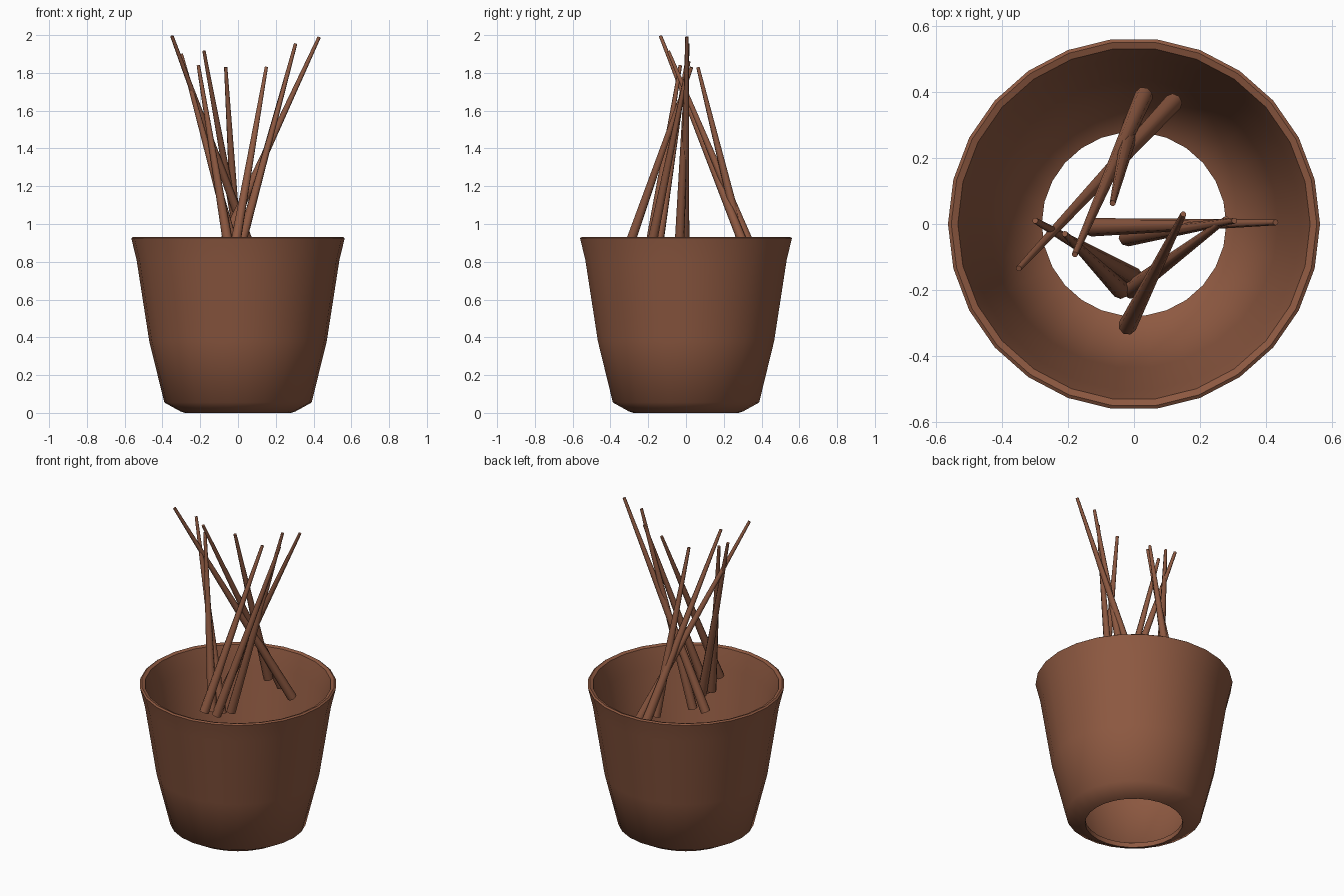
import bpy
import math
from mathutils import Vector

cube = bpy.data.objects.get("Cube")
if cube:
    bpy.data.objects.remove(cube, do_unlink=True)

# Single terracotta colour
clay = bpy.data.materials.new("terracotta_brown")
clay.use_nodes = True
colour = (0.27, 0.10, 0.053, 1)
clay.diffuse_color = colour
clay.node_tree.nodes["Principled BSDF"].inputs["Base Color"].default_value = colour


def finish(obj, angle):
    obj.data.materials.append(clay)
    bpy.ops.object.select_all(action="DESELECT")
    obj.select_set(True)
    bpy.context.view_layer.objects.active = obj
    bpy.ops.object.shade_smooth_by_angle(angle=math.radians(angle))


def lathe(name, profile, sides):
    """Revolve a closed (radius, height) loop around z."""
    n = len(profile)
    verts = []
    for i in range(sides):
        a = math.tau * i / sides
        verts += [(r * math.cos(a), r * math.sin(a), z) for r, z in profile]
    faces = []
    for i in range(sides):
        j = (i + 1) % sides
        for k in range(n):
            m = (k + 1) % n
            faces.append((i * n + k, j * n + k, j * n + m, i * n + m))
    mesh = bpy.data.meshes.new(name)
    mesh.from_pydata(verts, [], faces)
    obj = bpy.data.objects.new(name, mesh)
    bpy.context.collection.objects.link(obj)
    return obj


def stick(name, base, tip):
    """Tapered rod from a thick base to a thin tip."""
    base, tip = Vector(base), Vector(tip)
    axis = tip - base
    bpy.ops.mesh.primitive_cone_add(vertices=8, radius1=0.028, radius2=0.009,
                                    depth=axis.length, location=(base + tip) / 2)
    obj = bpy.context.object
    obj.name = name
    obj.rotation_euler = axis.to_track_quat("Z", "Y").to_euler()
    finish(obj, 50)


# Pot: outer wall, flared rim, inner wall, open base ring
pot = lathe("pot", [
    (0.28, 0.0), (0.305, 0.008), (0.39, 0.055), (0.47, 0.38), (0.537, 0.81),
    (0.565, 0.925), (0.555, 0.932), (0.535, 0.925), (0.505, 0.81),
    (0.438, 0.38), (0.355, 0.075), (0.28, 0.03)], 26)
finish(pot, 50)

# Sticks: base point, tip point
sticks = [
    ((0.12, 0.37, 0.73), (-0.35, -0.135, 1.995)),
    ((0.03, 0.39, 0.77), (-0.18, -0.093, 1.915)),
    ((-0.005, 0.31, 0.84), (-0.065, 0.063, 1.83)),
    ((0.0, -0.16, 0.80), (-0.30, 0.01, 1.90)),
    ((-0.04, -0.20, 0.82), (-0.21, -0.03, 1.84)),
    ((-0.02, -0.31, 0.86), (0.15, 0.03, 1.83)),
    ((-0.01, -0.20, 0.80), (0.28, 0.015, 1.86)),
    ((-0.02, -0.04, 0.76), (0.305, 0.01, 1.955)),
    ((-0.13, -0.01, 0.78), (0.43, 0.005, 1.99)),
]
for i, (base, tip) in enumerate(sticks, 1):
    stick(f"stick_{i}", base, tip)
